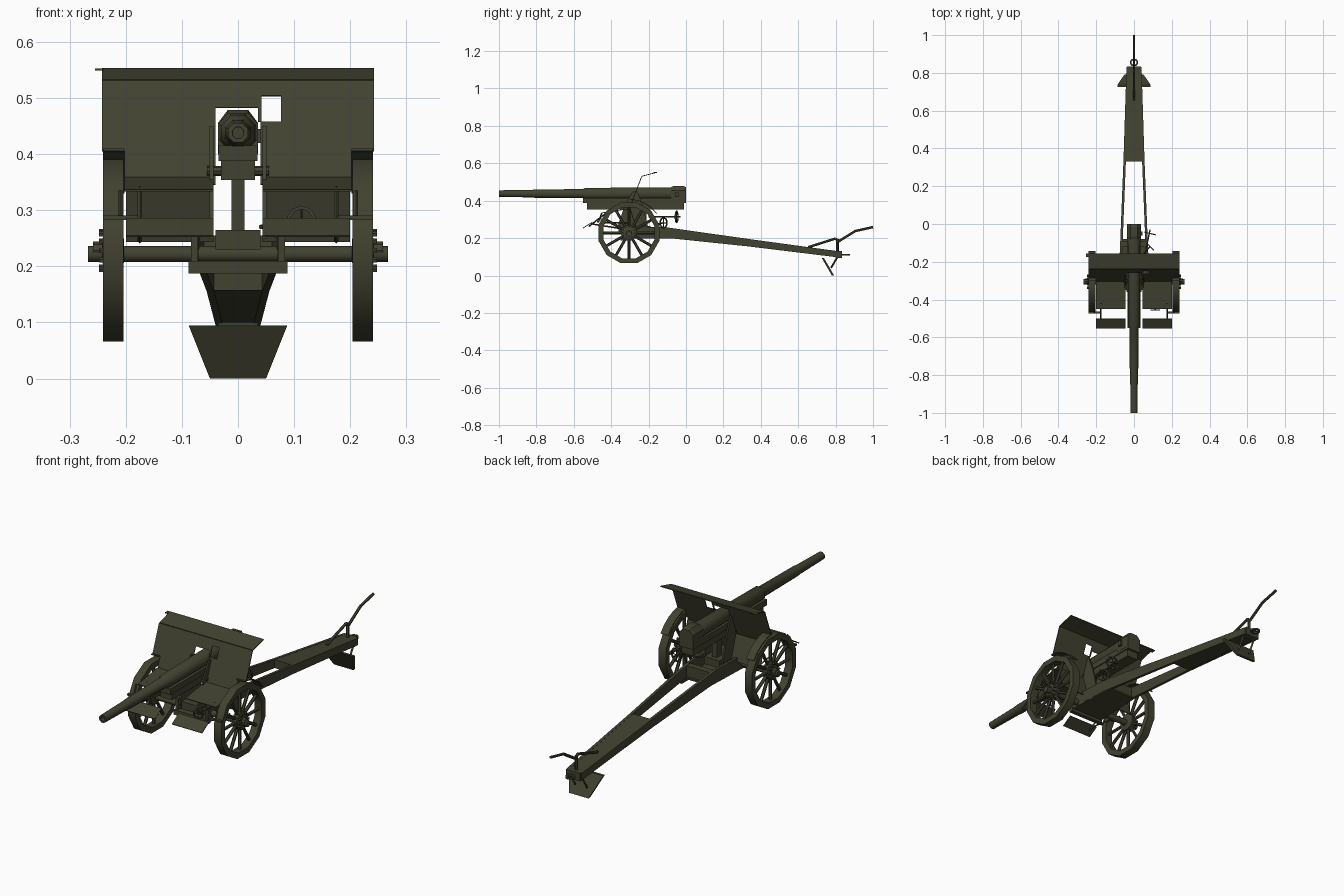
import bpy, bmesh, math
from mathutils import Vector, Matrix

if "Cube" in bpy.data.objects:
    bpy.data.objects.remove(bpy.data.objects["Cube"])

olive = bpy.data.materials.new("dark_olive_paint")
olive.diffuse_color = (0.055, 0.055, 0.031, 1)
olive.use_nodes = True
olive.node_tree.nodes["Principled BSDF"].inputs["Base Color"].default_value = olive.diffuse_color


def finish(name, bm, smooth=False):
    bmesh.ops.recalc_face_normals(bm, faces=bm.faces[:])
    me = bpy.data.meshes.new(name)
    bm.to_mesh(me)
    bm.free()
    me.materials.append(olive)
    ob = bpy.data.objects.new(name, me)
    bpy.context.collection.objects.link(ob)
    if smooth:
        bpy.ops.object.select_all(action='DESELECT')
        ob.select_set(True)
        bpy.context.view_layer.objects.active = ob
        bpy.ops.object.shade_smooth_by_angle(angle=math.radians(50))
    return ob


def prism(name, prof, x0, x1):
    """Closed side profile of (y, z) points, extruded along x."""
    bm = bmesh.new()
    f = bm.faces.new([bm.verts.new((x0, y, z)) for y, z in prof])
    g = bmesh.ops.extrude_face_region(bm, geom=[f])["geom"]
    bmesh.ops.translate(bm, vec=(x1 - x0, 0, 0), verts=[v for v in g if isinstance(v, bmesh.types.BMVert)])
    return finish(name, bm)


def box(name, x0, x1, y0, y1, z0, z1):
    return prism(name, [(y0, z0), (y1, z0), (y1, z1), (y0, z1)], x0, x1)


def sheet(name, path, x0, x1, t=0.005):
    """Bent sheet following a (y, z) path."""
    p = [Vector(q) for q in path]
    off = []
    for i in range(len(p)):
        d = (p[min(i + 1, len(p) - 1)] - p[max(i - 1, 0)]).normalized()
        off.append(p[i] + Vector((-d.y, d.x)) * t)
    return prism(name, [tuple(q) for q in p + off[::-1]], x0, x1)


def loft(name, sections):
    """Solid through rings of equal point count."""
    bm = bmesh.new()
    rings = [[bm.verts.new(v) for v in s] for s in sections]
    n = len(rings[0])
    for a, b in zip(rings, rings[1:]):
        for i in range(n):
            bm.faces.new((a[i], a[(i + 1) % n], b[(i + 1) % n], b[i]))
    bm.faces.new(rings[0])
    bm.faces.new(rings[-1])
    return finish(name, bm)


def rod(name, a, b, r, n=6, smooth=False):
    a, b = Vector(a), Vector(b)
    bm = bmesh.new()
    m = Matrix.Translation((a + b) / 2) @ (b - a).to_track_quat('Z', 'Y').to_matrix().to_4x4()
    bmesh.ops.create_cone(bm, cap_ends=True, segments=n, radius1=r, radius2=r, depth=(b - a).length, matrix=m)
    return finish(name, bm, smooth)


def lathe(name, prof, n, origin, axis, closed=False, smooth=True):
    """Spin (distance along axis, radius) points about an axis, half-step rotated."""
    bm = bmesh.new()
    q = Vector(axis).to_track_quat('Z', 'Y')
    rings = []
    for k in range(n):
        a = 2 * math.pi * (k + 0.5) / n
        rings.append([bm.verts.new(Vector(origin) + q @ Vector((r * math.cos(a), r * math.sin(a), h))) for h, r in prof])
    m = len(prof)
    for k in range(n):
        A, B = rings[k], rings[(k + 1) % n]
        for i in range(m if closed else m - 1):
            j = (i + 1) % m
            bm.faces.new((A[i], A[j], B[j], B[i]))
    if not closed:
        bm.faces.new([r[0] for r in rings])
        bm.faces.new([r[-1] for r in rings])
    return finish(name, bm, smooth)


def handwheel(name, c, r, axis):
    c, ax = Vector(c), Vector(axis).normalized()
    lathe(name + "_rim", [(-.003, r - .006), (.003, r - .006), (.003, r), (-.003, r)], 10, c, ax, True)
    u = ax.cross(Vector((1, 0, 0))).normalized()
    for d in (u, ax.cross(u)):
        rod(name + "_spoke", c - d * (r - .003), c + d * (r - .003), .0025, 4)


# Gun tube with bore, breech and cradle
lathe("barrel", [(.25, .010), (0, .011), (0, .019), (.18, .022), (.19, .024), (.45, .026), (.46, .033),
                 (.92, .036), (.92, .010)], 8, (0, -1, .438), (0, 1, 0))
sec = [(-.036, .40), (.036, .40), (.036, .455), (.018, .479), (-.018, .479), (-.036, .455)]
loft("breech", [[(x, y, .438 + (z - .438) * s) for x, z in sec] for y, s in ((-.08, .85), (-.065, 1), (-.015, 1), (0, .85))])
box("breech_handle", .03, .045, -.06, -.04, .42, .445)
box("slide_rail", -.035, .035, -.55, 0, .388, .415)
box("cradle", -.03, .03, -.53, -.01, .354, .39)
rod("trunnion", (-.055, -.30, .37), (.055, -.30, .37), .009, 8)
box("elevating_post", -.012, .012, -.25, -.21, .255, .36)
box("saddle", -.04, .04, -.36, -.19, .23, .265)

# Axle
rod("axle", (-.267, -.305, .222), (.267, -.305, .222), .0145, 12, True)

for s in (-1, 1):
    # Spoked wheel
    cx, c = s * .2225, Vector((s * .2225, -.305, .228))
    lathe("wheel_rim", [(-.0185, .141), (.0185, .141), (.0185, .168), (-.0185, .168)], 12, c, (1, 0, 0), True)
    lathe("wheel_hub", [(-.019, .022), (-.012, .042), (.012, .042), (.019, .022)], 12, c, (1, 0, 0))
    rod("hub_cap", c, c + Vector((s * .036, 0, 0)), .016, 8)
    for k in range(12):
        a = 2 * math.pi * k / 12
        d = Vector((0, math.cos(a), math.sin(a)))
        rod("wheel_spoke", c + d * .03, c + d * .148, .0075, 6)
        b = c + d * .034
        rod("hub_bolt", b, b + Vector((s * .025, 0, 0)), .005, 5)

    # Fender over the front of the wheel
    arc = [(-.305 + .182 * math.cos(math.radians(a)), .228 + .182 * math.sin(math.radians(a))) for a in (88, 74, 60, 47, 35)]
    sheet("fender", arc[::-1], s * .202, s * .241, .004)
    box("fender_bracket", s * .178, s * .241, -.475, -.462, .283, .291)
    rod("fender_strut", (s * .21, -.468, .287), (s * .21, -.45, .335), .004, 4)

    # Apron, lower shield and footboard
    sheet("apron", [(-.45, .333), (-.305, .355)], s * .044, s * .202, .004)
    sheet("lower_shield", [(-.30, .355), (-.265, .243)], s * .044, s * .2, .004)
    sheet("footboard", [(-.55, .252), (-.50, .283)], s * .044, s * .2, .004)
    rod("footboard_strut", (s * .175, -.52, .262), (s * .175, -.42, .34), .004, 4)
    rod("footboard_stay", (s * .175, -.50, .275), (s * .175, -.31, .245), .004, 4)

    # Cheek plate holding the trunnion
    prism("cheek_plate", [(-.37, .25), (-.20, .25), (-.23, .37), (-.26, .45), (-.285, .45), (-.33, .37)], s * .044, s * .051)

    # Trail side rail
    st = [(-.34, .205, .262, .084), (-.12, .203, .260, .074), (.33, .156, .196, .056), (.83, .095, .128, .04)]
    loft("trail_rail", [[(s * w, y, a), (s * (w - .013), y, a), (s * (w - .013), y, b), (s * w, y, b)] for y, a, b, w in st])


# Shield panels on the sloped plane, leaving the gun slot and sight window open
def panel(name, x0, x1, z0, z1):
    def y(z): return -.305 + (z - .345) * .38
    sheet(name, [(y(z0), z0), (y(z1), z1)], x0, x1, .004)


panel("shield_left", -.242, -.04, .405, .53)
panel("shield_left_lower", -.202, -.04, .345, .405)
panel("shield_right_lower", .04, .202, .345, .405)
panel("shield_right", .04, .242, .405, .457)
panel("shield_window_side", .077, .242, .457, .503)
panel("shield_window_inner", .036, .042, .457, .503)
panel("shield_right_upper", .04, .242, .503, .53)
panel("shield_bridge", -.04, .04, .482, .53)
sheet("shield_top_flap", [(-.235, .529), (-.155, .550)], -.242, .242, .004)
box("shield_corner_tab", -.255, -.24, -.175, -.155, .549, .553)

# Trail decks and cross members
box("trail_front_plate", -.088, .088, -.35, -.33, .187, .21)
loft("trail_floor", [[(-w, y, z), (w, y, z), (w, y, z + .008), (-w, y, z + .008)] for y, z, w in ((-.34, .2, .084), (-.08, .197, .07))])
loft("trail_rear_box", [[(-w, y, a), (w, y, a), (w, y, b), (-w, y, b)] for y, a, b, w in ((.33, .157, .195, .05), (.83, .096, .127, .034))])
box("trail_crossbar", -.066, .066, -.12, -.09, .205, .255)
box("trail_end", -.036, .036, .80, .835, .093, .13)

# Spade
loft("spade", [[(-w, y, z), (w, y, z), (w, y + .012, z), (-w, y + .012, z)] for y, z, w in ((.725, .095, .088), (.78, 0, .05))])
for s in (-1, 1):
    rod("spade_brace", (s * .03, .81, .10), (s * .03, .775, .04), .005, 4)

# Towing eye and lifting handspike
lathe("towing_eye", [(-.004, .013), (.004, .013), (.004, .022), (-.004, .022)], 10, (0, .855, .112), (0, 0, 1), True)
path = [(.655, .152), (.80, .198), (.815, .182), (.905, .238), (1.0, .259)]
for a, b in zip(path, path[1:]):
    rod("handspike", (0, *a), (0, *b), .0065, 6)
rod("handspike_post", (0, .81, .12), (0, .81, .195), .007, 6)
rod("handspike_foot", (0, .66, .14), (0, .66, .155), .007, 6)

# Handwheels and shafts
handwheel("front_handwheel", (.113, -.455, .282), .026, (0, 1, 0))
rod("front_handwheel_shaft", (.113, -.455, .282), (.113, -.30, .282), .004)
handwheel("elevating_handwheel", (.085, -.05, .314), .033, (.25, 1, 0))
rod("elevating_shaft", (.085, -.03, .314), (.05, -.20, .314), .004)
handwheel("traversing_handwheel", (.085, -.12, .282), .03, (.7, .7, 0))
rod("traversing_shaft", (.085, -.12, .282), (.04, -.17, .27), .004)
